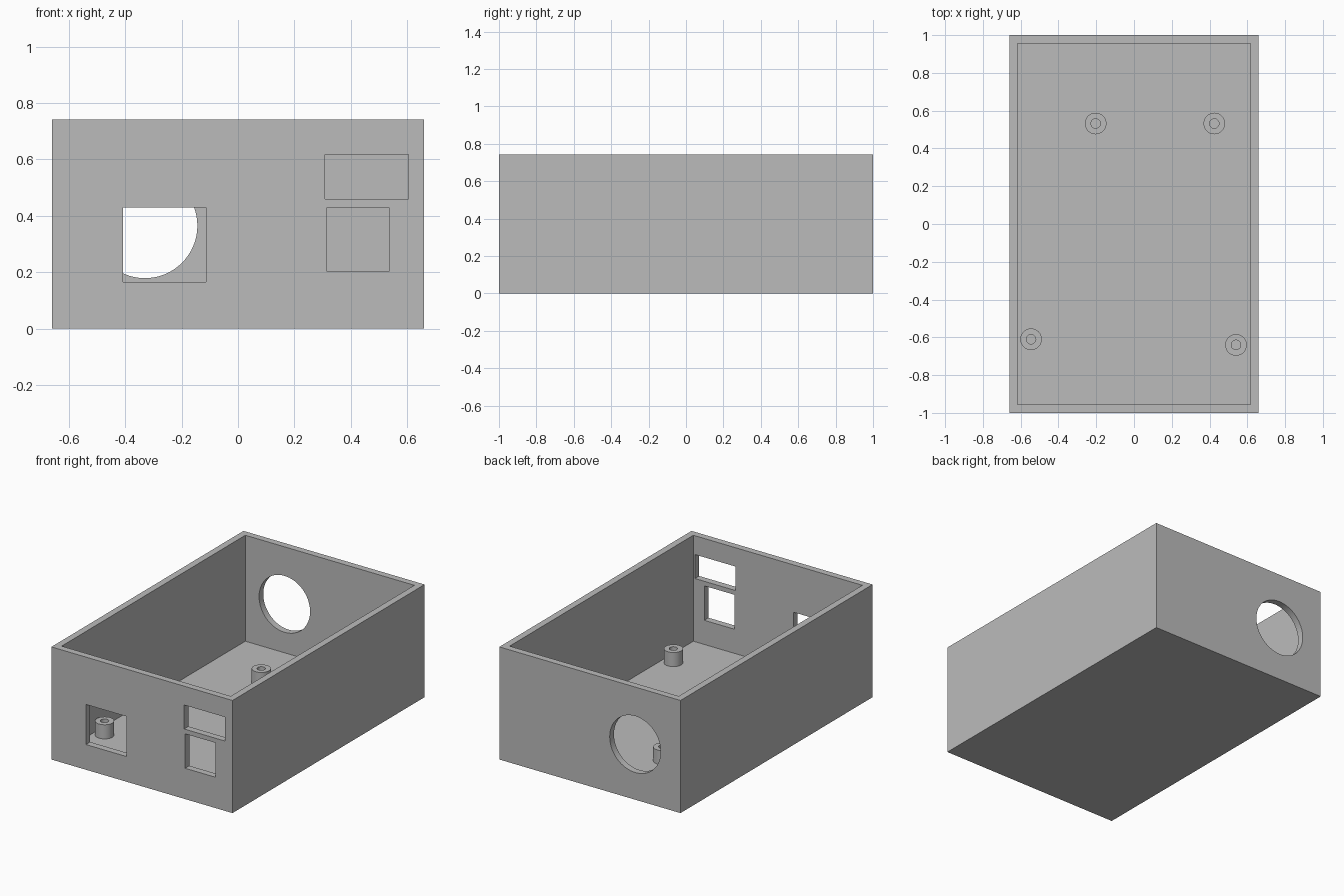
import bpy
import bmesh
import math
from mathutils import Matrix, Vector

if "Cube" in bpy.data.objects:
    bpy.data.objects.remove(bpy.data.objects["Cube"], do_unlink=True)

WIDTH, DEPTH, HEIGHT = 1.32, 2.0, 0.742
WALL = 0.044
POST_TOP = 0.137

grey = bpy.data.materials.new("plain grey")
grey.use_nodes = True
colour = (0.5, 0.5, 0.5, 1)
grey.diffuse_color = colour
grey.node_tree.nodes["Principled BSDF"].inputs["Base Color"].default_value = colour


def make_object(name, bm):
    bmesh.ops.recalc_face_normals(bm, faces=bm.faces[:])
    mesh = bpy.data.meshes.new(name)
    bm.to_mesh(mesh)
    bm.free()
    mesh.materials.append(grey)
    obj = bpy.data.objects.new(name, mesh)
    bpy.context.collection.objects.link(obj)
    return obj


def select_only(obj):
    bpy.ops.object.select_all(action="DESELECT")
    obj.select_set(True)
    bpy.context.view_layer.objects.active = obj


def box(name, x0, x1, y0, y1, z0, z1):
    low, high = Vector((x0, y0, z0)), Vector((x1, y1, z1))
    bm = bmesh.new()
    place = Matrix.Translation((low + high) / 2) @ Matrix.Diagonal((*(high - low), 1))
    bmesh.ops.create_cube(bm, size=1, matrix=place)
    return make_object(name, bm)


def cylinder_y(name, x, y, z, radius, length):
    bm = bmesh.new()
    place = Matrix.Translation((x, y, z)) @ Matrix.Rotation(math.pi / 2, 4, "X")
    bmesh.ops.create_cone(bm, cap_ends=True, segments=64, radius1=radius,
                          radius2=radius, depth=length, matrix=place)
    return make_object(name, bm)


def cut(target, cutter):
    mod = target.modifiers.new("cut", "BOOLEAN")
    mod.operation = "DIFFERENCE"
    mod.solver = "EXACT"
    mod.object = cutter
    cutter.hide_render = True
    select_only(target)
    bpy.ops.object.modifier_apply(modifier=mod.name)
    bpy.data.objects.remove(cutter, do_unlink=True)


# Open-topped case
hw, hd = WIDTH / 2, DEPTH / 2
case = box("case", -hw, hw, -hd, hd, 0, HEIGHT)
cut(case, box("cavity", -hw + WALL, hw - WALL, -hd + WALL, hd - WALL, WALL, HEIGHT + 0.2))

# Port openings in the front wall: x range, z range
for x0, x1, z0, z1 in [(-0.408, -0.113, 0.166, 0.43),
                       (0.308, 0.604, 0.46, 0.618),
                       (0.315, 0.536, 0.203, 0.43)]:
    cut(case, box("port", x0, x1, -hd - 0.1, -hd + 0.1, z0, z1))

# Round opening in the back wall
cut(case, cylinder_y("round_port", -0.33, hd, 0.365, 0.186, 0.2))
select_only(case)
bpy.ops.object.shade_smooth_by_angle(angle=math.radians(30))


# Hollow mounting posts standing on the floor
def post(name, x, y, inner=0.025, outer=0.057):
    bm = bmesh.new()
    profile = [(inner, WALL), (inner, POST_TOP), (outer, POST_TOP), (outer, WALL)]
    verts = [bm.verts.new((r, 0, z)) for r, z in profile]
    edges = [bm.edges.new(pair) for pair in zip(verts, verts[1:])]
    bmesh.ops.spin(bm, geom=verts + edges, axis=(0, 0, 1), cent=(0, 0, 0),
                   angle=math.tau, steps=48, use_merge=True)
    bmesh.ops.remove_doubles(bm, verts=bm.verts[:], dist=0.0001)
    # The inside of the bore is open to the floor, so face the walls outwards
    obj = make_object(name, bm)
    obj.location = (x, y, 0)
    select_only(obj)
    bpy.ops.object.shade_smooth_by_angle(angle=math.radians(30))


post("front_right_post", -0.545, -0.61)
post("front_left_post", 0.54, -0.64)
post("back_right_post", -0.203, 0.532)
post("back_left_post", 0.425, 0.532)
